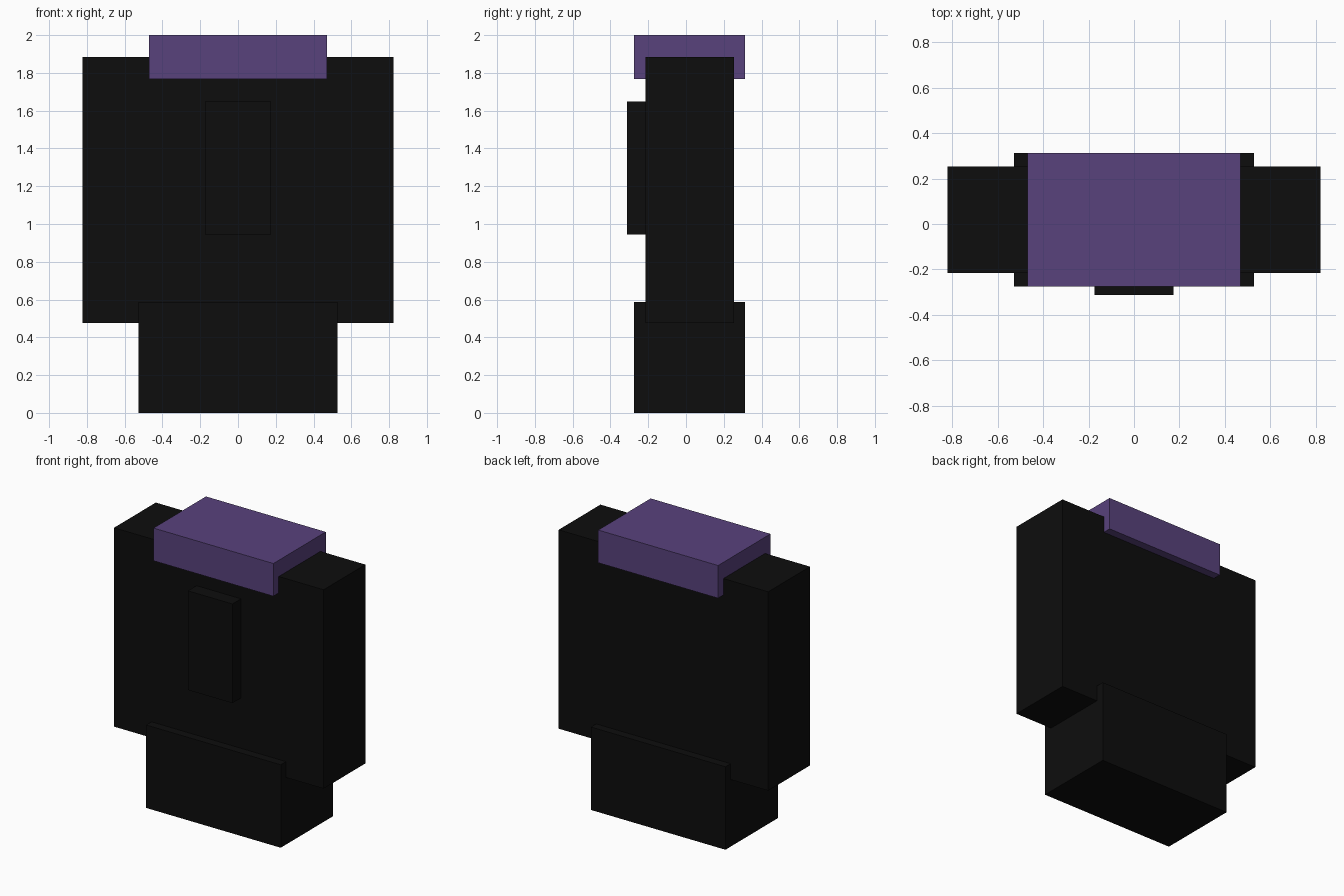
import bpy
import bmesh
from mathutils import Vector

cube = bpy.data.objects.get("Cube")
if cube:
    bpy.data.objects.remove(cube, do_unlink=True)


def make_material(name, rgb):
    mat = bpy.data.materials.new(name)
    mat.use_nodes = True
    mat.diffuse_color = (*rgb, 1)
    bsdf = next(n for n in mat.node_tree.nodes if n.type == 'BSDF_PRINCIPLED')
    bsdf.inputs["Base Color"].default_value = (*rgb, 1)
    bsdf.inputs["Roughness"].default_value = 0.8
    return mat


def box(name, low, high, mat):
    """Axis-aligned box between two corners, origin at its centre."""
    low, high = Vector(low), Vector(high)
    bm = bmesh.new()
    bmesh.ops.create_cube(bm, size=1)
    bmesh.ops.scale(bm, vec=high - low, verts=bm.verts)
    mesh = bpy.data.meshes.new(name)
    bm.to_mesh(mesh)
    bm.free()
    mesh.materials.append(mat)
    obj = bpy.data.objects.new(name, mesh)
    obj.location = (low + high) / 2
    bpy.context.collection.objects.link(obj)
    return obj


black = make_material("black", (0.004, 0.004, 0.004))
purple = make_material("purple", (0.098, 0.054, 0.202))

# Wide main slab
box("body", (-0.822, -0.215, 0.475), (0.822, 0.253, 1.885), black)
# Narrower, deeper foot the slab sinks into
box("base", (-0.528, -0.275, 0.0), (0.528, 0.312, 0.588), black)
# Raised plate on the front
box("front_panel", (-0.175, -0.312, 0.945), (0.175, -0.18, 1.648), black)
# Coloured cap straddling the top edge
box("top_cap", (-0.47, -0.275, 1.768), (0.47, 0.312, 2.0), purple)
